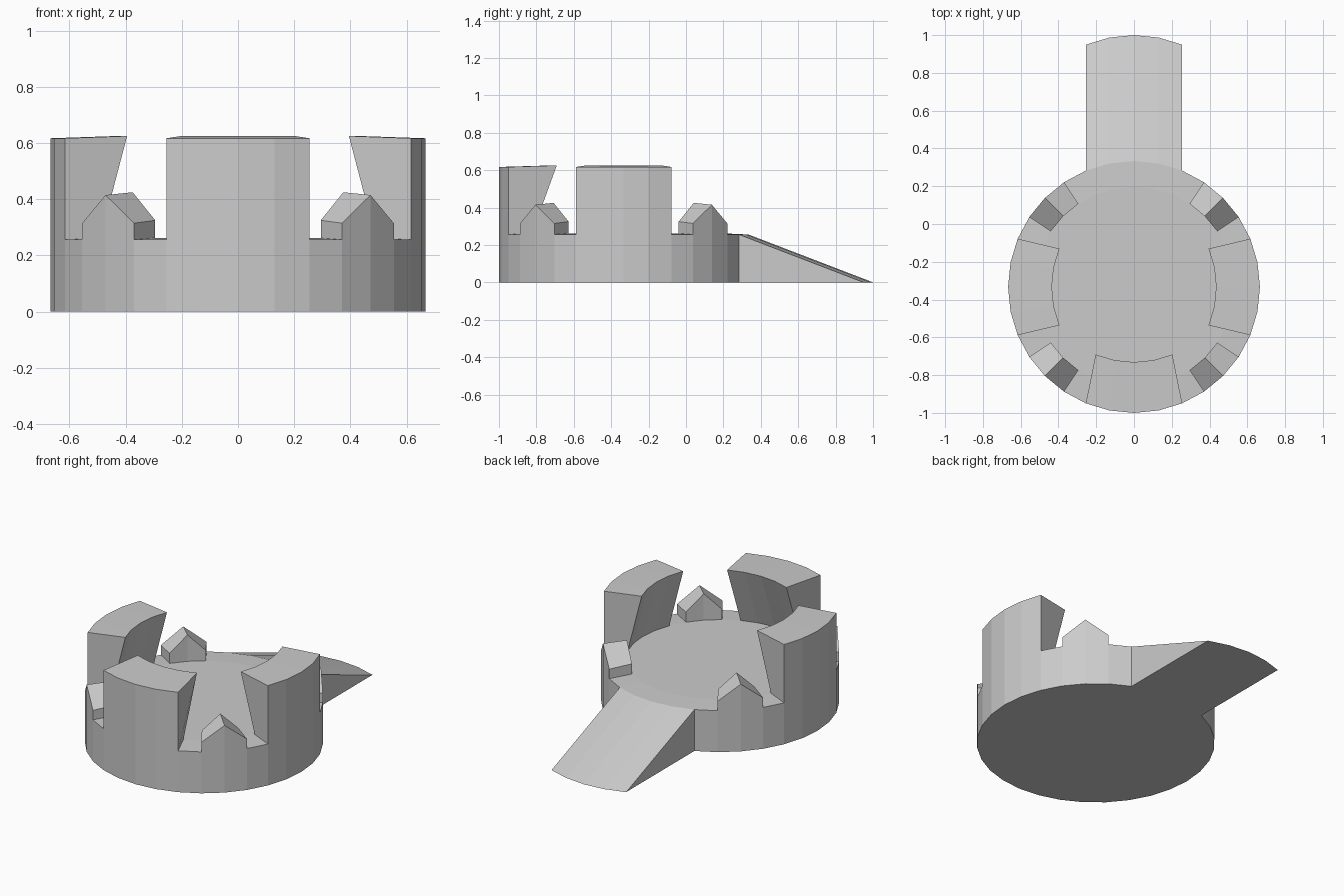
import bpy, bmesh
from math import sin, cos, pi
from mathutils import Vector

if "Cube" in bpy.data.objects:
    bpy.data.objects.remove(bpy.data.objects["Cube"])

N = 32                      # sides of the round body
R, R_IN = 2 / 3, 0.53       # rim radius, inner edge of the rim ring
CY = -1 / 3                 # body centre on y
Z_OUT, Z_IN = 0.256, 0.262  # floor height at rim and inside

bm = bmesh.new()


def ring(r, z):
    return [bm.verts.new((r * cos(2 * pi * i / N), CY + r * sin(2 * pi * i / N), z))
            for i in range(N)]


# Round base: bottom, side wall, rim ring and floor
low, rim, inner = ring(R, 0), ring(R, Z_OUT), ring(R_IN, Z_IN)
sides, rings = [], []
for i in range(N):
    j = (i + 1) % N
    sides.append(bm.faces.new((low[i], low[j], rim[j], rim[i])))
    rings.append(bm.faces.new((rim[i], rim[j], inner[j], inner[i])))
bm.faces.new(inner)
bm.faces.new(low[::-1])


def extrude(faces):
    out = bmesh.ops.extrude_face_region(bm, geom=faces)["geom"]
    return [v for v in out if isinstance(v, bmesh.types.BMVert)]


def direction(centre):
    a = 2 * pi * centre / N
    return Vector((cos(a), sin(a), 0))


def is_outer(v):
    return Vector((v.co.x, v.co.y - CY)).length > 0.6


# Three tall walls leaning inward at the top: right, left, front
for centre, lean in ((0, 0.095), (16, 0.095), (24, 0.132)):
    for v in extrude([rings[(centre + k) % N] for k in range(-2, 2)]):
        if is_outer(v):
            v.co.z = 0.617
        else:
            v.co -= direction(centre) * lean
            v.co.z = 0.625

# Four small gabled studs on the diagonals
for centre in (4, 12, 20, 28):
    d = direction(centre)
    for v in extrude([rings[centre - 1], rings[centre]]):
        offset = Vector((v.co.x, v.co.y - CY, 0))
        on_ridge = offset.cross(d).length < 0.01
        v.co.z = (0.315 if is_outer(v) else 0.325) + (0.1 if on_ridge else 0)

# Ramp at the back: rim slides out and down to a knife edge
for v in extrude(sides[6:10]):
    v.co.y += R
    v.co.z = 0
bmesh.ops.remove_doubles(bm, verts=bm.verts[:], dist=1e-5)
bmesh.ops.recalc_face_normals(bm, faces=bm.faces[:])

mesh = bpy.data.meshes.new("round_body_with_ramp")
bm.to_mesh(mesh)
bm.free()
body = bpy.data.objects.new("round_body_with_ramp", mesh)
bpy.context.collection.objects.link(body)
